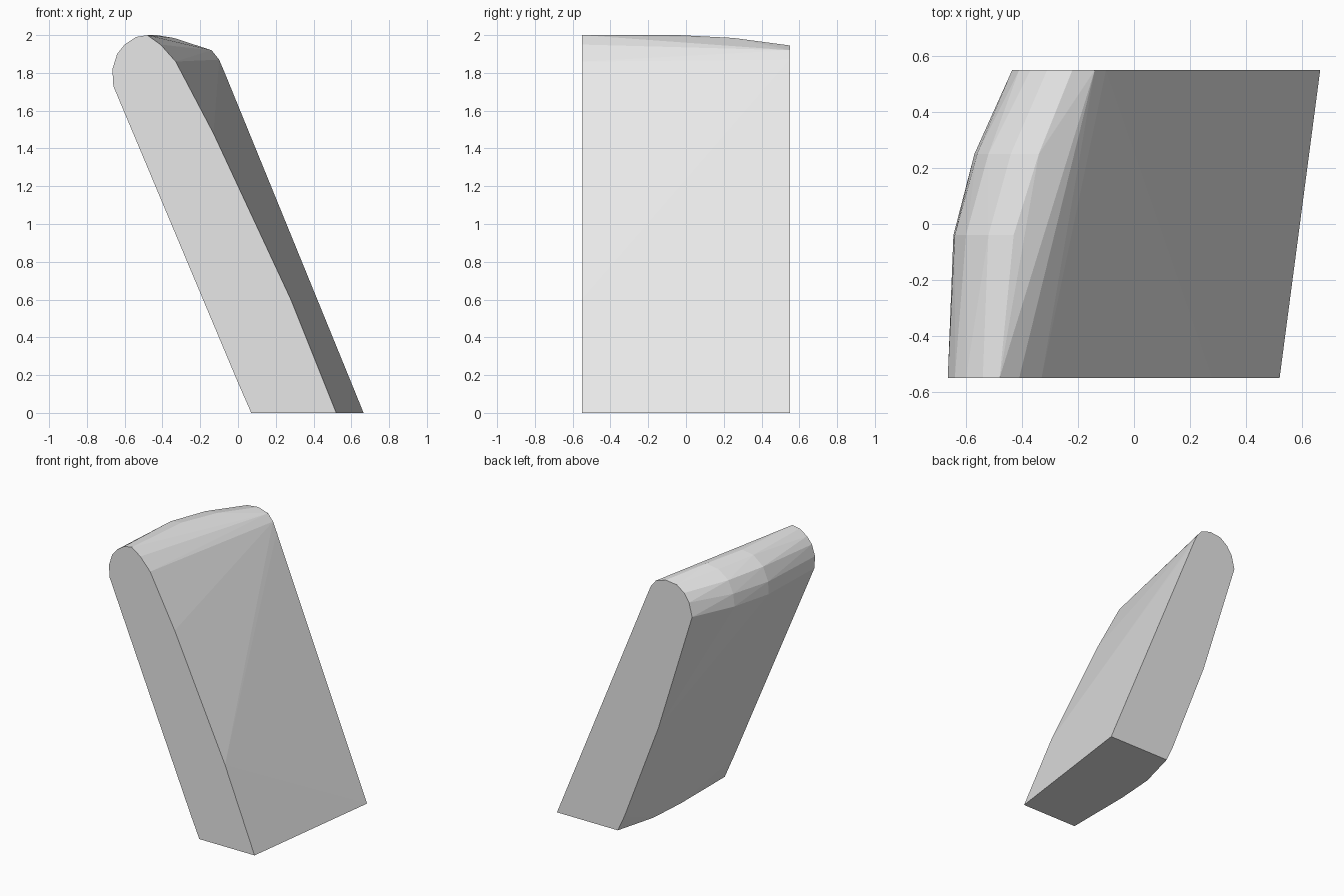
import bpy
import bmesh
import math

default_cube = bpy.data.objects.get("Cube")
if default_cube:
    bpy.data.objects.remove(default_cube, do_unlink=True)


def make_material(name, color):
    material = bpy.data.materials.new(name)
    material.use_nodes = True
    material.diffuse_color = color
    shader = material.node_tree.nodes["Principled BSDF"]
    shader.inputs["Base Color"].default_value = color
    return material


def hull_from_sections(name, sections, material):
    """Skin a convex solid around x-z profiles placed along y."""
    bm = bmesh.new()
    for y, profile in sections:
        for x, z in profile:
            bm.verts.new((x, y, z))
    result = bmesh.ops.convex_hull(bm, input=bm.verts[:])
    loose = set(result["geom_interior"]) | set(result["geom_unused"])
    loose = [v for v in loose if isinstance(v, bmesh.types.BMVert)]
    bmesh.ops.delete(bm, geom=loose, context="VERTS")
    # Merge the flat end caps and base into single faces
    bmesh.ops.dissolve_limit(bm, angle_limit=math.radians(0.2),
                             verts=bm.verts[:], edges=bm.edges[:])
    bmesh.ops.recalc_face_normals(bm, faces=bm.faces[:])
    mesh = bpy.data.meshes.new(name)
    bm.to_mesh(mesh)
    bm.free()
    mesh.materials.append(material)
    obj = bpy.data.objects.new(name, mesh)
    bpy.context.collection.objects.link(obj)
    return obj


# Front end: rounded top, gently bowed right edge
front = [(0.07, 0), (0.52, 0), (0.28, 0.6), (-0.13, 1.48), (-0.33, 1.86),
         (-0.41, 1.95), (-0.48, 2), (-0.54, 1.99), (-0.6, 1.95),
         (-0.64, 1.9), (-0.665, 1.82), (-0.66, 1.73), (0, 0.16)]

# Back end: straight right edge, bowed left edge
back = [(0.17, 0), (0.665, 0), (-0.07, 1.8), (-0.1, 1.87), (-0.14, 1.92),
        (-0.22, 1.945), (-0.31, 1.935), (-0.37, 1.89), (-0.41, 1.83),
        (-0.435, 1.73), (-0.16, 0.84), (0.115, 0.12)]

# Crown and base points that swell the left side between the ends
middle = [(0.07, 0), (-0.645, 1.73), (-0.64, 1.82), (-0.6, 1.92),
          (-0.52, 1.985), (-0.43, 2)]
rear_middle = [(0.09, 0), (-0.57, 1.73), (-0.56, 1.82), (-0.52, 1.91),
               (-0.44, 1.97), (-0.34, 1.985)]

grey = make_material("light grey", (0.8, 0.8, 0.8, 1))
hull_from_sections("leaning_slab", [(-0.55, front), (-0.04, middle),
                                    (0.25, rear_middle), (0.55, back)], grey)
